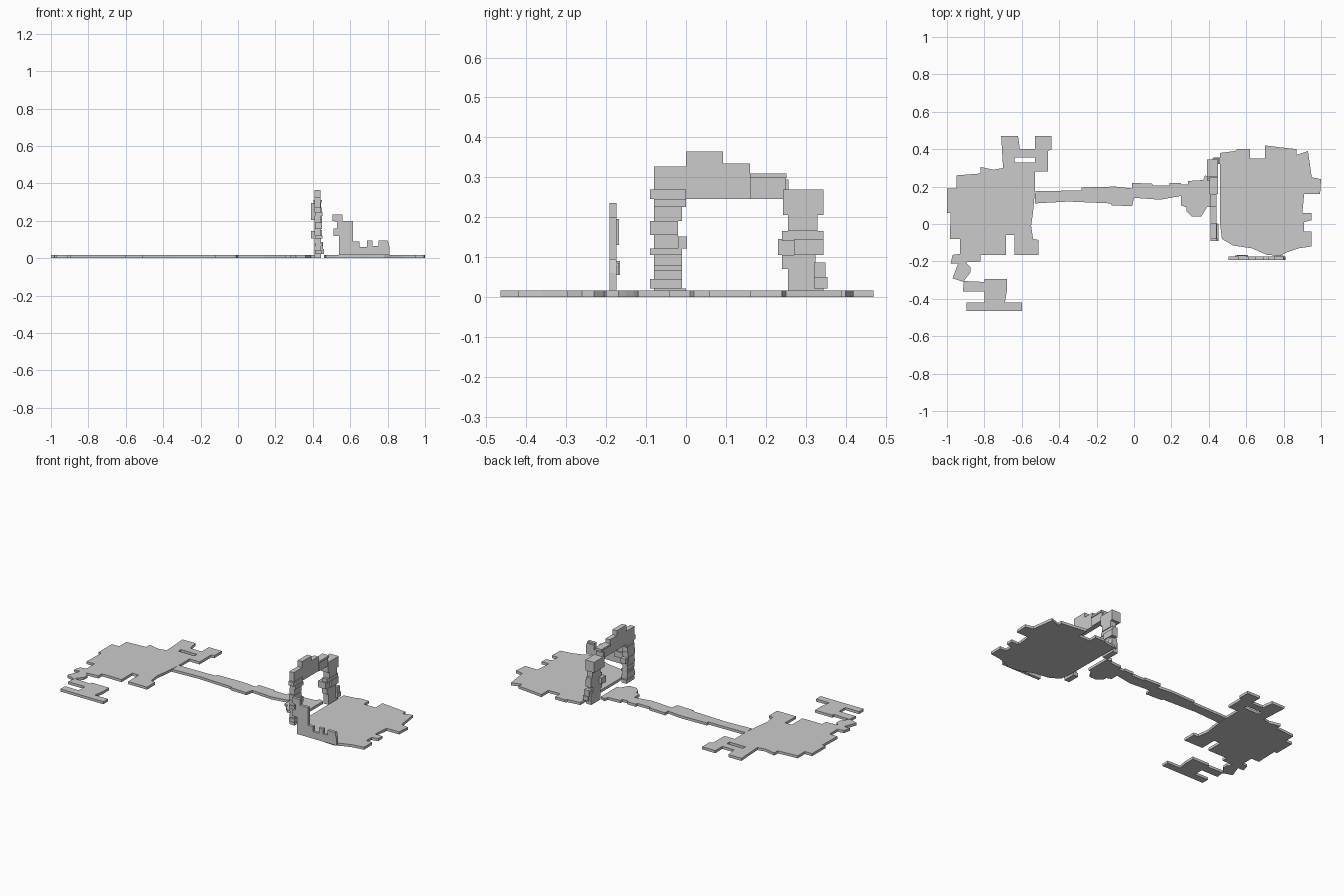
import bpy, bmesh
from mathutils import Matrix

T = 0.016  # slab thickness


def extrude_outline(name, loops, depth, matrix):
    """Filled 2D outline(s) with straight sides; inner loops become holes."""
    cu = bpy.data.curves.new(name, 'CURVE')
    cu.dimensions = '2D'
    cu.fill_mode = 'BOTH'
    cu.extrude = depth / 2
    for pts in loops:
        sp = cu.splines.new('POLY')
        sp.points.add(len(pts) - 1)
        for p, (a, b) in zip(sp.points, pts):
            p.co = (a, b, 0, 1)
        sp.use_cyclic_u = True
    tmp = bpy.data.objects.new(name + "_outline", cu)
    bpy.context.collection.objects.link(tmp)
    bpy.context.view_layer.update()
    dg = bpy.context.evaluated_depsgraph_get()
    me = bpy.data.meshes.new_from_object(tmp.evaluated_get(dg))
    bpy.data.objects.remove(tmp)
    bm = bmesh.new()
    bm.from_mesh(me)
    bmesh.ops.remove_doubles(bm, verts=bm.verts, dist=1e-5)
    bmesh.ops.recalc_face_normals(bm, faces=bm.faces)
    bm.transform(matrix)
    bm.to_mesh(me)
    bm.free()
    me.shade_flat()
    me.name = name
    ob = bpy.data.objects.new(name, me)
    bpy.context.collection.objects.link(ob)
    return ob


def blocks(name, boxes):
    """One mesh of boxes given as x0, x1, y0, y1, z0, z1."""
    bm = bmesh.new()
    for x0, x1, y0, y1, z0, z1 in boxes:
        m = Matrix.Translation(((x0 + x1) / 2, (y0 + y1) / 2, (z0 + z1) / 2))
        m = m @ Matrix.Diagonal((x1 - x0, y1 - y0, z1 - z0, 1))
        bmesh.ops.create_cube(bm, size=1, matrix=m)
    me = bpy.data.meshes.new(name)
    bm.to_mesh(me)
    bm.free()
    ob = bpy.data.objects.new(name, me)
    bpy.context.collection.objects.link(ob)
    return ob


flat = Matrix.Translation((0, 0, T / 2))

# Ragged left floor with a slot near its back edge
left = [(-.71, .47), (-.62, .47), (-.61, .40), (-.53, .40), (-.53, .47), (-.44, .47),
        (-.44, .40), (-.46, .39), (-.46, .28), (-.53, .28), (-.53, .17), (-.54, .06),
        (-.55, -.01), (-.54, -.08), (-.51, -.085), (-.51, -.165), (-.64, -.165),
        (-.64, -.06), (-.685, -.06), (-.685, -.165), (-.82, -.165), (-.82, -.20),
        (-.90, -.205), (-.875, -.23), (-.875, -.26), (-.91, -.305), (-.80, -.31),
        (-.80, -.295), (-.68, -.295), (-.68, -.36), (-.69, -.42), (-.60, -.42),
        (-.60, -.465), (-.895, -.465), (-.895, -.42), (-.80, -.42), (-.80, -.36),
        (-.915, -.36), (-.91, -.31), (-.97, -.29), (-.94, -.21), (-.98, -.21),
        (-.97, -.165), (-.93, -.16), (-.93, -.08), (-.985, -.08), (-.98, .06),
        (-1, .06), (-1, .19), (-.95, .19), (-.95, .26), (-.82, .27), (-.82, .305),
        (-.75, .29), (-.70, .30)]
slot = [(-.64, .33), (-.53, .33), (-.53, .355), (-.64, .355)]
extrude_outline("left_floor", [left, slot], T, flat)

# Narrow walkway
walk = [(-.53, .175), (-.28, .18), (-.28, .195), (-.10, .20), (-.01, .19), (-.01, .22),
        (.10, .215), (.10, .205), (.19, .205), (.19, .22), (.25, .22), (.25, .21),
        (.29, .21), (.29, .23), (.37, .235), (.38, .26), (.41, .25), (.41, .09),
        (.39, .09), (.36, .04), (.31, .04), (.28, .07), (.28, .09), (.25, .10),
        (.25, .15), (.14, .13), (0, .14), (-.01, .095), (-.12, .10), (-.12, .11),
        (-.35, .12), (-.53, .11)]
extrude_outline("walkway", [walk], T, flat)

# Ragged right floor
right = [(.46, .38), (.54, .39), (.55, .40), (.62, .40), (.62, .35), (.70, .35),
         (.70, .42), (.78, .41), (.87, .40), (.87, .37), (.93, .39), (.95, .25),
         (1, .24), (.995, .16), (.91, .16), (.90, .06), (.95, .06), (.95, .02),
         (.91, .01), (.91, -.04), (.95, -.04), (.95, -.12), (.88, -.13), (.82, -.15),
         (.78, -.17), (.71, -.165), (.63, -.13), (.53, -.115), (.47, -.08), (.46, 0)]
extrude_outline("right_floor", [right], T, flat)

# Near pillar: stacked stones
A, B = .41, .445
near = [(-.08, 0, 0, .022), (-.09, -.01, .022, .045), (-.08, -.01, .045, .065),
        (-.08, -.01, .065, .08), (-.08, -.01, .08, .105), (-.09, -.01, .105, .122),
        (-.08, -.02, .122, .155), (-.09, -.02, .155, .19), (-.08, -.01, .19, .225),
        (-.08, 0, .225, .245), (-.09, 0, .245, .27)]
shift = [0, .005, 0, .008, -.002, .006, 0, .004, 0, .006, 0]
blocks("arch_near_pillar",
       [(A + s / 2, B + s, *n) for n, s in zip(near, shift)]
       + [(.415, .45, -.02, .002, .122, .152)])

# Far pillar
blocks("arch_far_pillar", [
    (A, B, .255, .345, 0, .07), (.425, .46, .32, .355, .022, .05),
    (.42, .455, .32, .35, .05, .087), (A, B, .24, .325, .07, .105),
    (A, .45, .27, .345, .105, .145), (.39, .44, .23, .27, .105, .145),
    (A, B, .24, .345, .14, .165), (A, .45, .255, .33, .165, .208),
    (.39, .45, .243, .345, .205, .27)])

# Arch top
blocks("arch_top", [
    (A, .44, -.08, .06, .27, .327), (A, .44, 0, .093, .245, .365),
    (A, .44, .093, .16, .245, .335), (A, .445, .16, .25, .245, .305),
    (.405, .45, .16, .252, .298, .31), (.39, .44, .243, .257, .24, .295),
    (A, .44, -.02, .002, .245, .29)])

# Broken wall on the front edge, with a few stones proud at the back
wall = [(.54, T), (.81, T), (.81, .06), (.80, .095), (.75, .095), (.75, .065), (.72, .065),
        (.72, .095), (.69, .095), (.69, .06), (.65, .06), (.65, .09), (.615, .09),
        (.615, .20), (.56, .20), (.56, .235), (.505, .235), (.505, .20), (.53, .195),
        (.53, .16), (.51, .16), (.51, .12), (.54, .12)]
stand = Matrix.Translation((0, -.183, 0)) @ Matrix(
    ((1, 0, 0, 0), (0, 0, -1, 0), (0, 1, 0, 0), (0, 0, 0, 1)))
extrude_outline("broken_wall", [wall], .018, stand)
blocks("wall_stones", [
    (.54, .60, -.178, -.168, .13, .195), (.55, .61, -.178, -.165, .055, .09),
    (.75, .80, -.178, -.168, .055, .085)])
